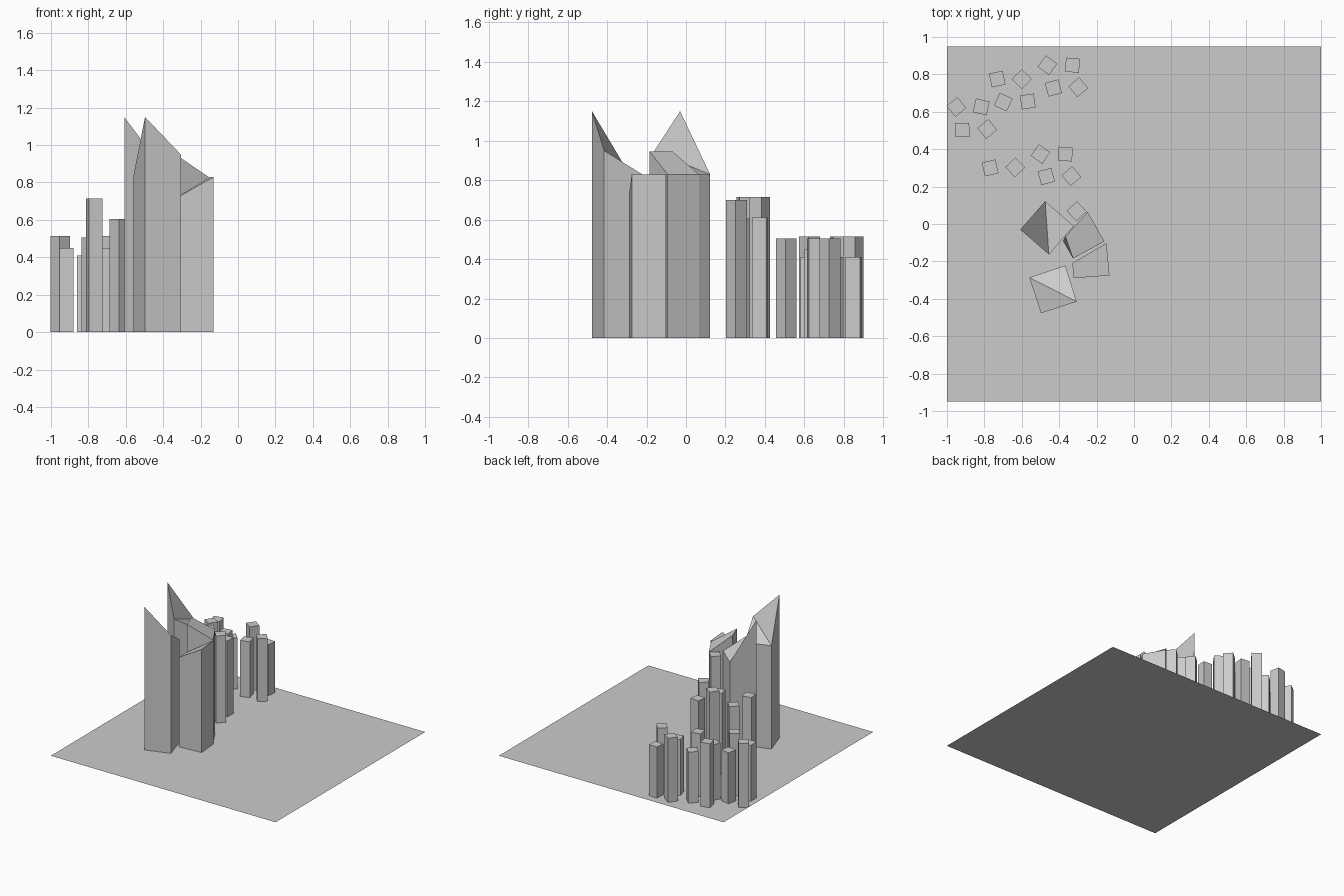
import bpy, bmesh, math
from mathutils import Vector

if "Cube" in bpy.data.objects:
    bpy.data.objects.remove(bpy.data.objects["Cube"])


def finish(name, bm):
    bmesh.ops.recalc_face_normals(bm, faces=bm.faces)
    me = bpy.data.meshes.new(name)
    bm.to_mesh(me)
    bm.free()
    ob = bpy.data.objects.new(name, me)
    bpy.context.collection.objects.link(ob)
    return ob


def block(name, top, base=None, fold=False):
    """Four-sided tower: slanted roof corners (counter-clockwise) over a flat base."""
    bm = bmesh.new()
    up = [bm.verts.new(c) for c in top]
    lo = [bm.verts.new((c[0], c[1], 0)) for c in (base or top)]
    for i in range(4):
        j = (i + 1) % 4
        bm.faces.new((lo[i], lo[j], up[j], up[i]))
    bm.faces.new(lo[::-1])
    if fold:  # roof creased between second and fourth corners
        bm.faces.new((up[0], up[1], up[3]))
        bm.faces.new((up[1], up[2], up[3]))
    else:
        bm.faces.new(up)
    return finish(name, bm)


def small_tower(name, x, y, turn, h, side=0.075):
    r = side / math.sqrt(2)
    top = []
    for k in range(4):
        a = math.radians(turn + 45 + 90 * k)
        top.append((x + r * math.cos(a), y + r * math.sin(a), h))
    return block(name, top)


# ground sheet
bm = bmesh.new()
bm.faces.new([bm.verts.new((sx, sy, 0)) for sx, sy in
              ((-1, -0.95), (1, -0.95), (1, 0.95), (-1, 0.95))])
ground = finish("ground_plate", bm)
if ground.data.polygons[0].normal.z < 0:
    ground.data.flip_normals()

# two tall towers with a single raised corner
block("tall_tower_rear", [(-0.608, -0.03, 1.15), (-0.455, -0.163, 0.945),
                          (-0.322, -0.011, 0.83), (-0.475, 0.122, 0.83)], fold=True)
block("tall_tower_front", [(-0.497, -0.477, 1.15), (-0.306, -0.415, 0.95),
                           (-0.367, -0.222, 0.83), (-0.56, -0.286, 0.83)], fold=True)

# two lower wedge-roofed towers
block("wedge_tower_rear", [(-0.248, 0.065, 0.83), (-0.367, -0.067, 0.945),
                           (-0.326, -0.184, 0.945), (-0.158, -0.093, 0.83)],
      base=[(-0.248, 0.065), (-0.38, -0.09), (-0.326, -0.184), (-0.158, -0.093)])
block("wedge_tower_front", [(-0.329, -0.209, 0.72), (-0.324, -0.29, 0.72),
                            (-0.131, -0.275, 0.83), (-0.147, -0.102, 0.83)])

# small square towers in clusters: x, y, turn, height
clusters = {
    "west": [(-0.95, 0.626, 39, 0.515), (-0.817, 0.626, -13, 0.41),
             (-0.918, 0.503, 1, 0.45), (-0.785, 0.508, 40, 0.505)],
    "middle": [(-0.731, 0.775, 12, 0.515), (-0.6, 0.775, 44, 0.41),
               (-0.699, 0.652, -25, 0.45), (-0.568, 0.655, 8, 0.505)],
    "east": [(-0.463, 0.849, -36, 0.515), (-0.329, 0.849, -5, 0.41),
             (-0.431, 0.727, 15, 0.45), (-0.298, 0.731, 40, 0.505)],
    "inner": [(-0.769, 0.3, 13, 0.715), (-0.635, 0.303, 44, 0.605),
              (-0.5, 0.374, -35, 0.715), (-0.367, 0.374, -3, 0.61),
              (-0.469, 0.254, 15, 0.65), (-0.335, 0.256, 40, 0.70),
              (-0.307, 0.068, 43, 0.83)],
}
for group, items in clusters.items():
    for n, spec in enumerate(items, 1):
        small_tower(f"small_tower_{group}_{n}", *spec)
